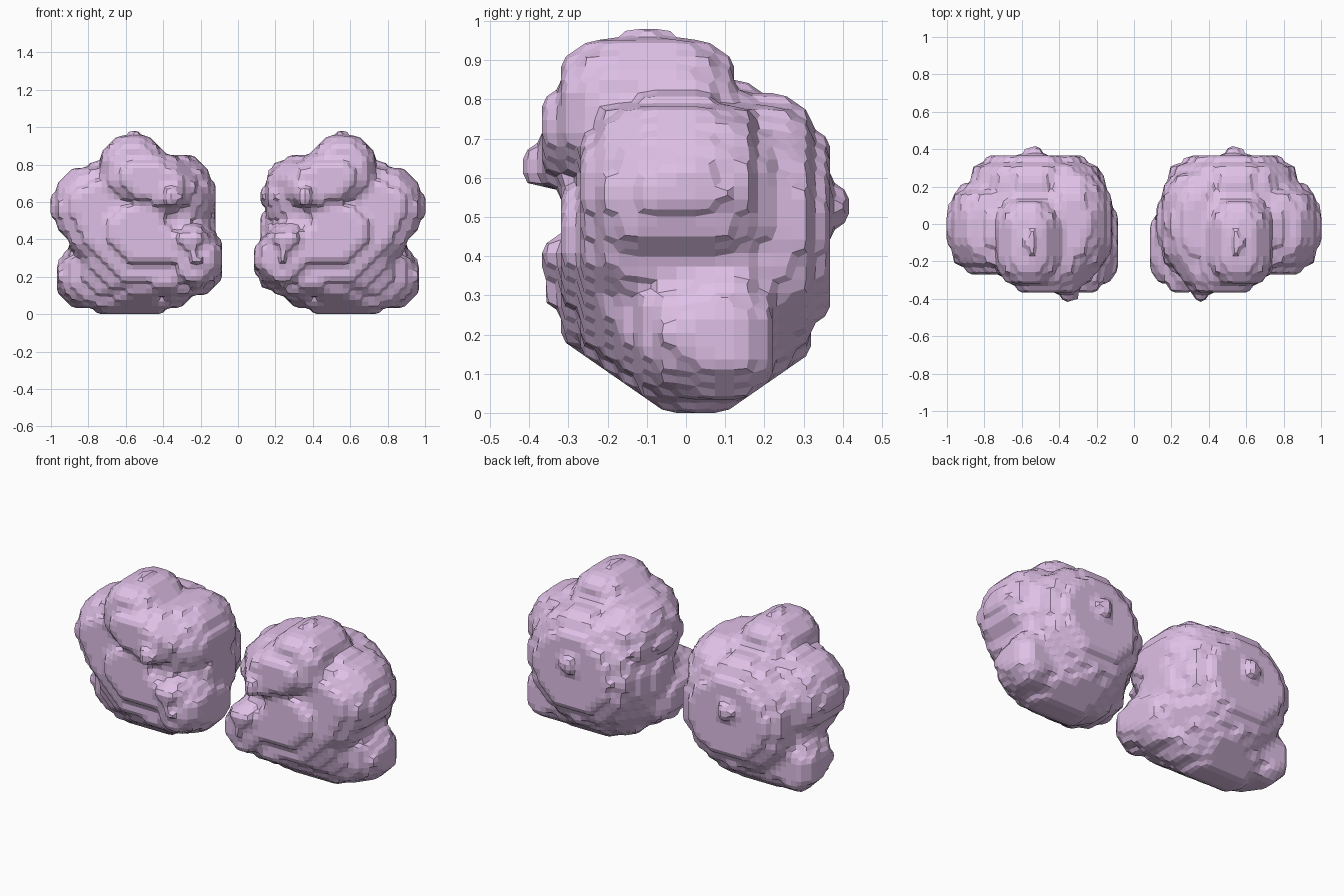
import bpy, bmesh
from itertools import product
from math import sin, cos, radians
from mathutils import Vector

if "Cube" in bpy.data.objects:
    bpy.data.objects.remove(bpy.data.objects["Cube"])

STEP = (.034, .049, .034)  # terraces are deeper along y

# lumps of one boulder: centre, radii, flatness of front/back, tilt in degrees
LUMPS = [
    ((.52, .03, .43), (.40, .35, .41), 2.2, 0),     # core
    ((.53, .16, .47), (.36, .22, .34), 4, 20),      # back disc
    ((.61, .03, .21), (.36, .21, .215), 2.6, 0),    # base
    ((.50, .02, .18), (.29, .19, .18), 2.6, 0),     # inner base
    ((.755, -.02, .57), (.24, .255, .235), 3.5, 0), # outer shoulder
    ((.845, .10, .20), (.13, .135, .17), 2.5, 0),   # outer foot
    ((.56, -.10, .77), (.19, .24, .20), 4, 0),      # crown
    ((.34, .00, .63), (.21, .30, .23), 2.8, 0),     # inner shoulder
    ((.46, -.15, .71), (.24, .23, .16), 4, 20),     # brow
    ((.24, -.12, .30), (.155, .225, .16), 3.5, 0),  # inner cheek
    ((.26, -.16, .40), (.12, .21, .08), 3, 0),      # upper cheek plate
    ((.52, -.06, .39), (.46, .25, .27), 3, 25),     # tilted front face
    ((.36, -.36, .62), (.06, .055, .06), 2, 0),     # front nub
    ((.53, .36, .53), (.065, .055, .065), 2, 0),    # back nub
]


def inside(p, lump):
    c, r, n, tilt = lump
    x, y, z = p - Vector(c)
    s, k = sin(radians(tilt)), cos(radians(tilt))
    u, w = x * k + z * s, z * k - x * s
    return (u / r[0]) ** 2 + (w / r[2]) ** 2 + abs(y / r[1]) ** n <= 1


def boulder(name, side, mat, shift):
    # sample the lumps on a grid
    pos = lambda q: Vector((q[0] * STEP[0], q[1] * STEP[1], (q[2] + .5) * STEP[2]))
    nudge = Vector((shift, 0, 0))
    solid = set()
    for q in product(range(0, 34), range(-9, 10), range(0, 32)):
        p = pos(q)
        # the inner half of the boulder is moved slightly
        s = p + nudge if p.x < .35 else p
        if any(inside(s, l) for l in LUMPS):
            solid.add(q)

    # wrap the cells in a terraced skin with chamfered step edges
    bm = bmesh.new()
    verts = {}
    axes = [(1, 0, 0), (0, 1, 0), (0, 0, 1)]
    add = lambda a, b: (a[0] + b[0], a[1] + b[1], a[2] + b[2])

    def cell_vert(cell):
        if cell not in verts:
            mids = []
            for o in product((0, 1), repeat=3):
                a = add(cell, o)
                for i in range(3):
                    if o[i] == 0:
                        b = add(a, axes[i])
                        if (a in solid) != (b in solid):
                            mids.append((pos(a) + pos(b)) / 2)
            v = sum(mids, Vector()) / len(mids)
            verts[cell] = bm.verts.new((v.x * side, v.y, v.z))
        return verts[cell]

    for q in sorted(solid):
        for i, sgn in product(range(3), (1, -1)):
            n = add(q, tuple(sgn * k for k in axes[i]))
            if n in solid:
                continue
            low = q if sgn > 0 else n
            u, w = axes[(i + 1) % 3], axes[(i + 2) % 3]
            ring = []
            for s, t in ((0, 0), (1, 0), (1, 1), (0, 1)):
                ring.append(cell_vert(tuple(low[k] - s * u[k] - t * w[k]
                                            for k in range(3))))
            if sgn * side < 0:
                ring.reverse()
            if bm.faces.get(ring) is None:
                bm.faces.new(ring)
    bmesh.ops.recalc_face_normals(bm, faces=bm.faces[:])
    mesh = bpy.data.meshes.new(name)
    bm.to_mesh(mesh)
    bm.free()
    mesh.materials.append(mat)
    obj = bpy.data.objects.new(name, mesh)
    bpy.context.collection.objects.link(obj)
    return obj


lilac = bpy.data.materials.new("lilac_stone")
lilac.diffuse_color = (.74, .53, .80, 1)
lilac.use_nodes = True
lilac.node_tree.nodes["Principled BSDF"].inputs["Base Color"].default_value = lilac.diffuse_color
boulder("right_boulder", 1, lilac, 0)
boulder("left_boulder", -1, lilac, .012)
